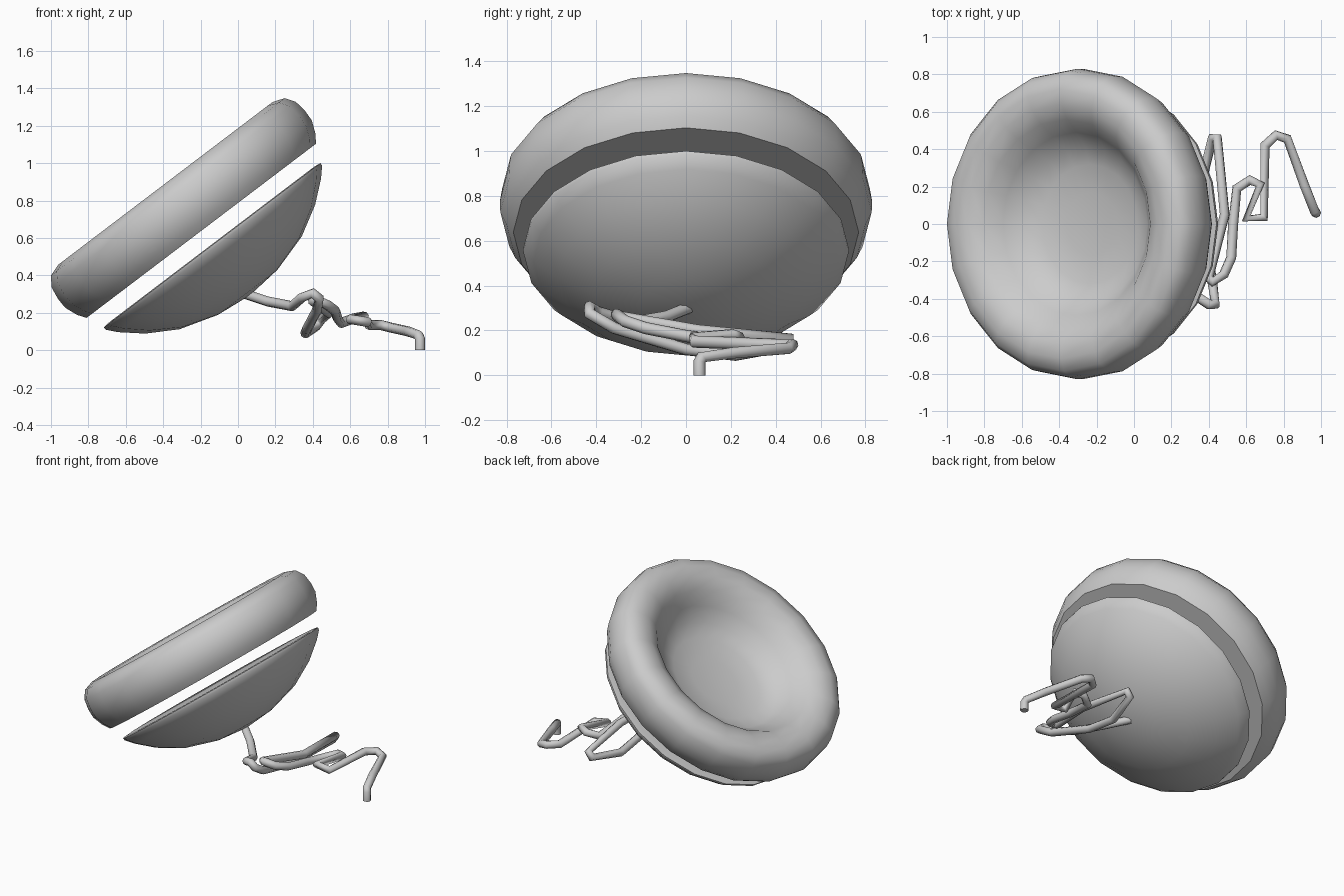
import bpy, math

if "Cube" in bpy.data.objects:
    bpy.data.objects.remove(bpy.data.objects["Cube"])

TILT = math.radians(37.2)
OFFSET = 0.229          # axis position along the tilted diameter
SIDES = 20


def lathe(name, profile, sharp):
    """Revolve (radius, height) points about the tilted axis; radius 0 makes a pole."""
    verts, rings, faces = [], [], []
    for r, h in profile:
        start = len(verts)
        n = 1 if r == 0 else SIDES
        for i in range(n):
            a = 2 * math.pi * i / SIDES
            verts.append((r * math.cos(a), r * math.sin(a), h))
        rings.append([start + (i % n) for i in range(SIDES)])
    for low, high in zip(rings, rings[1:]):
        for i in range(SIDES):
            j = (i + 1) % SIDES
            quad = [low[i], low[j], high[j], high[i]]
            faces.append(list(dict.fromkeys(quad)))
    mesh = bpy.data.meshes.new(name)
    mesh.from_pydata(verts, [], faces)
    ob = bpy.data.objects.new(name, mesh)
    bpy.context.collection.objects.link(ob)
    ob.rotation_euler = (0, -TILT, 0)
    ob.location = (OFFSET * math.cos(TILT), 0, OFFSET * math.sin(TILT))
    bpy.ops.object.select_all(action='DESELECT')
    bpy.context.view_layer.objects.active = ob
    ob.select_set(True)
    bpy.ops.object.shade_smooth_by_angle(angle=math.radians(sharp))
    return ob


# Padded cushion with a dished centre and flat underside
lathe("ear_cushion", [
    (0, 0.627), (0.77, 0.627), (0.80, 0.67), (0.828, 0.74), (0.83, 0.80),
    (0.82, 0.87), (0.785, 0.922), (0.72, 0.945), (0.64, 0.94), (0.56, 0.895),
    (0.49, 0.815), (0.42, 0.735), (0.32, 0.695), (0.17, 0.675), (0, 0.67)], 50)

# Domed back shell, separated from the cushion by a gap
lathe("back_shell", [
    (0, 0.195), (0.20, 0.215), (0.41, 0.278), (0.57, 0.37), (0.68, 0.463),
    (0.725, 0.513), (0.727, 0.53), (0.69, 0.535), (0, 0.535)], 50)

# Loose cord winding out from the shell down to the floor
path = [
    (0.04, 0.01, 0.30), (0.16, -0.09, 0.26), (0.29, -0.24, 0.235),
    (0.34, -0.39, 0.28), (0.40, -0.43, 0.305), (0.435, -0.43, 0.275),
    (0.42, -0.32, 0.21), (0.37, 0.0, 0.115), (0.36, 0.22, 0.09),
    (0.42, 0.46, 0.13), (0.445, 0.46, 0.165), (0.485, 0.05, 0.20),
    (0.40, -0.29, 0.26), (0.42, -0.31, 0.27), (0.48, -0.27, 0.24),
    (0.52, -0.18, 0.21), (0.53, 0.0, 0.175), (0.55, 0.19, 0.145),
    (0.62, 0.235, 0.17), (0.675, 0.21, 0.18), (0.60, 0.03, 0.165),
    (0.695, 0.035, 0.15), (0.70, 0.42, 0.135), (0.76, 0.475, 0.135),
    (0.82, 0.455, 0.12), (0.91, 0.21, 0.10), (0.965, 0.07, 0.08),
    (0.973, 0.06, 0.06), (0.973, 0.06, 0.0)]
curve = bpy.data.curves.new("cord", 'CURVE')
curve.dimensions = '3D'
curve.bevel_depth = 0.027
curve.bevel_resolution = 2
curve.use_fill_caps = True
spline = curve.splines.new('POLY')
spline.points.add(len(path) - 1)
for point, co in zip(spline.points, path):
    point.co = (*co, 1)
spline.use_smooth = True
cord = bpy.data.objects.new("cord", curve)
bpy.context.collection.objects.link(cord)
